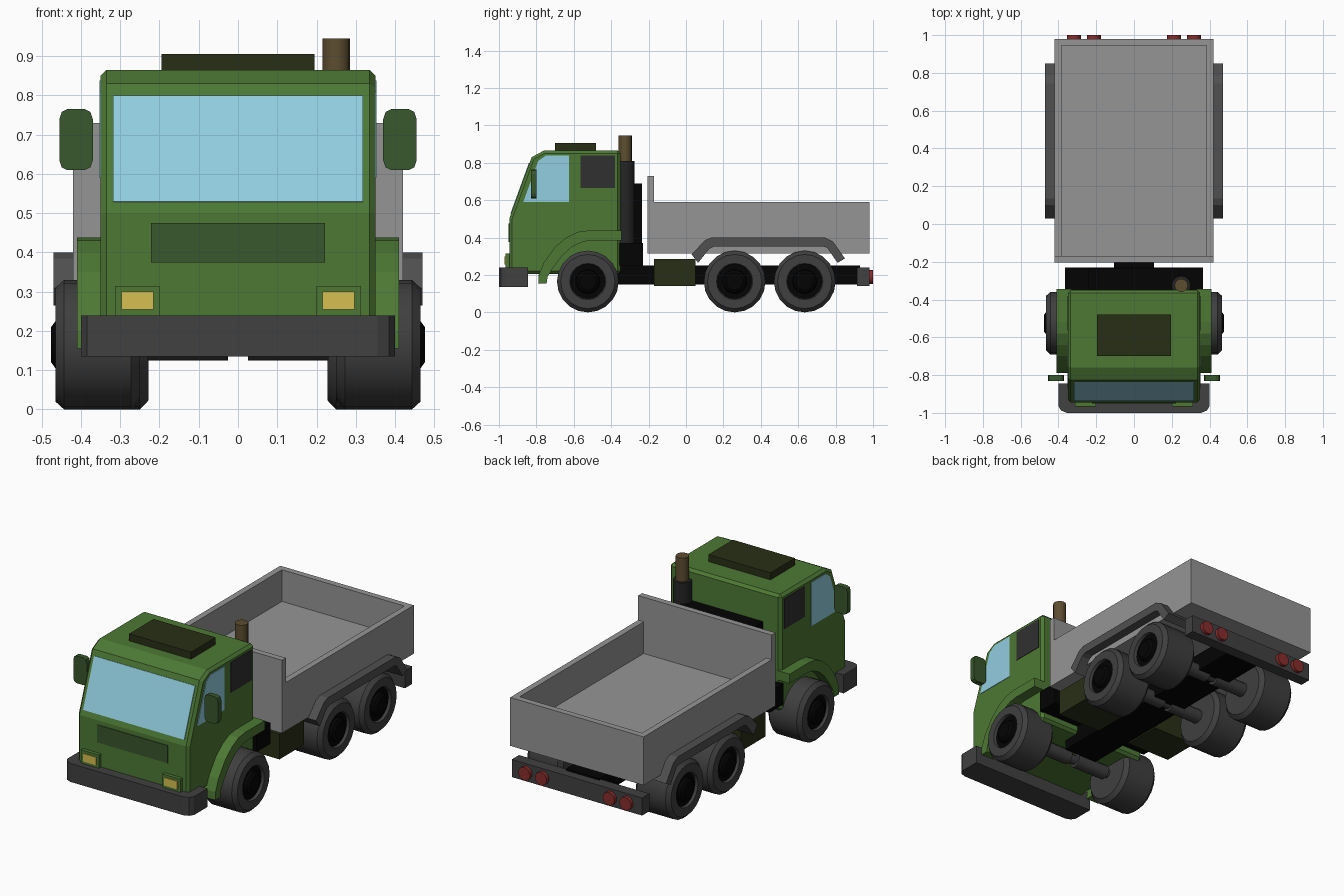
import bpy, bmesh, math
from mathutils import Vector, Matrix

if "Cube" in bpy.data.objects:
    bpy.data.objects.remove(bpy.data.objects["Cube"])


def mat(name, r, g, b):
    m = bpy.data.materials.new(name)
    m.diffuse_color = (r, g, b, 1)
    m.use_nodes = True
    m.node_tree.nodes["Principled BSDF"].inputs["Base Color"].default_value = m.diffuse_color
    return m


GREEN = mat("green", .075, .19, .035)
DKGREEN = mat("dark_green", .04, .095, .025)
OLIVE = mat("olive", .022, .028, .008)
GLASS = mat("glass", .29, .62, .75)
DARKGLASS = mat("dark_glass", .03, .03, .03)
BLACK = mat("black", .001, .001, .001)
RUBBER = mat("rubber", .05, .05, .05)
SOOT = mat("soot", .018, .018, .018)
BUMPER = mat("bumper_grey", .052, .052, .052)
GREY = mat("bed_grey", .30, .30, .30)
DKGREY = mat("fender_grey", .08, .08, .08)
BROWN = mat("brown", .11, .075, .03)
YELLOW = mat("yellow", .68, .52, .08)
RED = mat("red", .25, .025, .025)


def finish(name, bm, material, bevel=0, segments=1, smooth=False):
    bmesh.ops.recalc_face_normals(bm, faces=bm.faces)
    me = bpy.data.meshes.new(name)
    bm.to_mesh(me)
    bm.free()
    ob = bpy.data.objects.new(name, me)
    bpy.context.collection.objects.link(ob)
    me.materials.append(material)
    if bevel:
        mod = ob.modifiers.new("bevel", 'BEVEL')
        mod.width, mod.segments = bevel, segments
        mod.limit_method, mod.angle_limit = 'ANGLE', math.radians(60)
    if smooth:
        bpy.context.view_layer.objects.active = ob
        ob.select_set(True)
        bpy.ops.object.shade_smooth_by_angle(angle=math.radians(35))
        ob.select_set(False)
    return ob


def box(name, x, y, z, material, bevel=0):
    bm = bmesh.new()
    bmesh.ops.create_cube(bm, size=1)
    for v in bm.verts:
        v.co = [(a + b) / 2 + c * abs(b - a) for (a, b), c in zip((x, y, z), v.co)]
    return finish(name, bm, material, bevel)


def prism(name, pts, axis, lo, hi, material, bevel=0):
    """Extrude an outline along an axis; pts are the other two coordinates."""
    bm = bmesh.new()
    def co(p):
        c = list(p)
        c.insert(axis, lo)
        return c
    f = bm.faces.new([bm.verts.new(co(p)) for p in pts])
    ext = bmesh.ops.extrude_face_region(bm, geom=[f])
    d = Vector((0, 0, 0))
    d[axis] = hi - lo
    bmesh.ops.translate(bm, vec=d, verts=[g for g in ext['geom'] if isinstance(g, bmesh.types.BMVert)])
    return finish(name, bm, material, bevel)


def cyl(name, axis, centre, r, length, material, n=16):
    bm = bmesh.new()
    bmesh.ops.create_cone(bm, cap_ends=True, segments=n, radius1=r, radius2=r, depth=length)
    rot = {'x': Matrix.Rotation(math.pi / 2, 4, 'Y'), 'y': Matrix.Rotation(math.pi / 2, 4, 'X'),
           'z': Matrix()}[axis]
    bmesh.ops.transform(bm, matrix=Matrix.Translation(centre) @ rot, verts=bm.verts)
    return finish(name, bm, material, smooth=True)


def lathe(name, prof, y, z, s, material, n=20):
    """Spin (x, radius) points about the wheel axis."""
    bm = bmesh.new()
    vs = [bm.verts.new((s * x, y, z + r)) for x, r in prof]
    es = [bm.edges.new(p) for p in zip(vs, vs[1:])]
    bmesh.ops.spin(bm, geom=vs + es, cent=(0, y, z), axis=(1, 0, 0), angle=2 * math.pi, steps=n)
    bmesh.ops.remove_doubles(bm, verts=bm.verts, dist=1e-4)
    return finish(name, bm, material, smooth=True)


# Cab shell
prism("cab", [(-.945, .205), (-.945, .5), (-.825, .83), (-.76, .865), (-.35, .865), (-.35, .205)],
      0, -.35, .35, GREEN, .015)
# Windscreen, following the sloped front
prism("windscreen", [(-.938, .53), (-.84, .80), (-.82, .795), (-.918, .525)], 0, -.318, .318, GLASS)
box("grille", (-.222, .222), (-.949, -.93), (.375, .475), DKGREEN)
box("roof_hatch", (-.195, .195), (-.70, -.48), (.855, .905), OLIVE)
# Behind the cab: wide low carrier and narrower upper panel
box("rear_carrier", (-.365, .365), (-.355, -.23), (.25, .37), BLACK)
box("cab_rear_panel", (-.24, .24), (-.355, -.235), (.36, .69), BLACK)

# Front bumper with cut corners
prism("front_bumper", [(-.40, -.845), (-.40, -.965), (-.385, -.988), (-.355, -1), (.355, -1),
                       (.385, -.988), (.40, -.965), (.40, -.845)], 2, .135, .24, BUMPER)

# Exhaust stack
cyl("muffler", 'z', (.25, -.325, .59), .05, .44, SOOT)
cyl("exhaust_pipe", 'z', (.25, -.325, .875), .035, .14, BROWN)

# Chassis
box("chassis_frame", (-.105, .105), (-.45, .93), (.15, .25), BLACK)
box("rear_bumper", (-.41, .41), (.915, .98), (.14, .24), BUMPER)

# Cargo bed: hollowed box with its front wall raised into a headboard
bed = [(-.205, .315), (.98, .315), (.98, .41), (-.17, .41), (-.17, .73), (-.205, .73)]
prism("cargo_bed", bed, 0, -.42, .42, GREY)
box("bed_tailgate", (-.42, .42), (.945, .98), (.41, .59), GREY)

# Fender outlines (y, z)
front_arch = [(-.79, .155), (-.788, .20), (-.76, .267), (-.70, .35), (-.64, .40), (-.58, .43), (-.52, .438),
              (-.345, .438), (-.345, .385), (-.50, .385), (-.55, .378), (-.61, .35), (-.66, .305),
              (-.71, .24), (-.74, .19), (-.745, .155)]
rear_arch = [(.03, .31), (.10, .385), (.135, .40), (.745, .40), (.785, .38), (.85, .288),
             (.81, .265), (.755, .345), (.735, .352), (.15, .352), (.125, .34), (.065, .265)]
side_glass = [(-.87, .59), (-.79, .81), (-.75, .838), (-.625, .838), (-.625, .59)]

for s, side in ((1, "right"), (-1, "left")):
    def sx(a, b):
        return tuple(sorted((s * a, s * b)))
    # Bed side wall
    box(f"bed_side_{side}", sx(.385, .42), (-.17, .945), (.41, .59), GREY)
    # Cab side details
    prism(f"front_fender_{side}", front_arch, 0, s * .33, s * .41, GREEN)
    prism(f"side_window_{side}", side_glass, 0, s * .34, s * .353, GLASS)
    box(f"rear_side_window_{side}", sx(.34, .353), (-.565, -.38), (.665, .838), DARKGLASS)
    box(f"headlight_housing_{side}", sx(.20, .313), (-.965, -.93), (.235, .315), GREEN)
    box(f"headlight_{side}", sx(.215, .297), (-.97, -.95), (.255, .30), YELLOW)
    # Mirror with clipped corners
    m = [(s * x, z) for x, z in ((.39, .61), (.435, .61), (.449, .617), (.455, .635), (.455, .74), (.449, .758),
         (.435, .765), (.39, .765), (.376, .758), (.37, .74), (.37, .635), (.376, .617))]
    prism(f"mirror_{side}", m, 1, -.83, -.80, DKGREEN)
    # Tank
    box(f"fuel_tank_{side}", sx(.105, .38), (-.17, .05), (.142, .285), OLIVE)
    prism(f"rear_fender_{side}", rear_arch, 0, s * .23, s * .47, DKGREY)
    # Tail lights
    for i, x in enumerate((.213, .318)):
        cyl(f"tail_light_{side}_{i}", 'y', (s * x, .985, .19), .037, .03, RED)
    # Wheels: i = 0 front, 1 and 2 rear (set slightly inboard)
    for i, (y, xi, xo) in enumerate(((-.525, .25, .465), (.26, .228, .452), (.635, .228, .452))):
        lathe(f"tyre_{side}_{i}", [(xi, 0), (xi, .142), (xi + .022, .165), (xo - .022, .165), (xo, .145),
                                   (xo, .097), (xo - .015, .092)], y, .165, s, RUBBER)
        lathe(f"hub_{side}_{i}", [(xo - .015, .094), (xo - .015, .065), (xo, .06), (xo + .011, .045),
                                  (xo + .011, 0)], y, .165, s, BLACK)
        # Thick axle sleeve either side of the middle
        cyl(f"axle_sleeve_{side}_{i}", 'x', (s * .1275, y, .165), .04, .205, RUBBER, 12)

# Axle shafts
for i, y in enumerate((-.525, .26, .635)):
    cyl(f"axle_{i}", 'x', (0, y, .165), .026, .56, RUBBER, 12)
